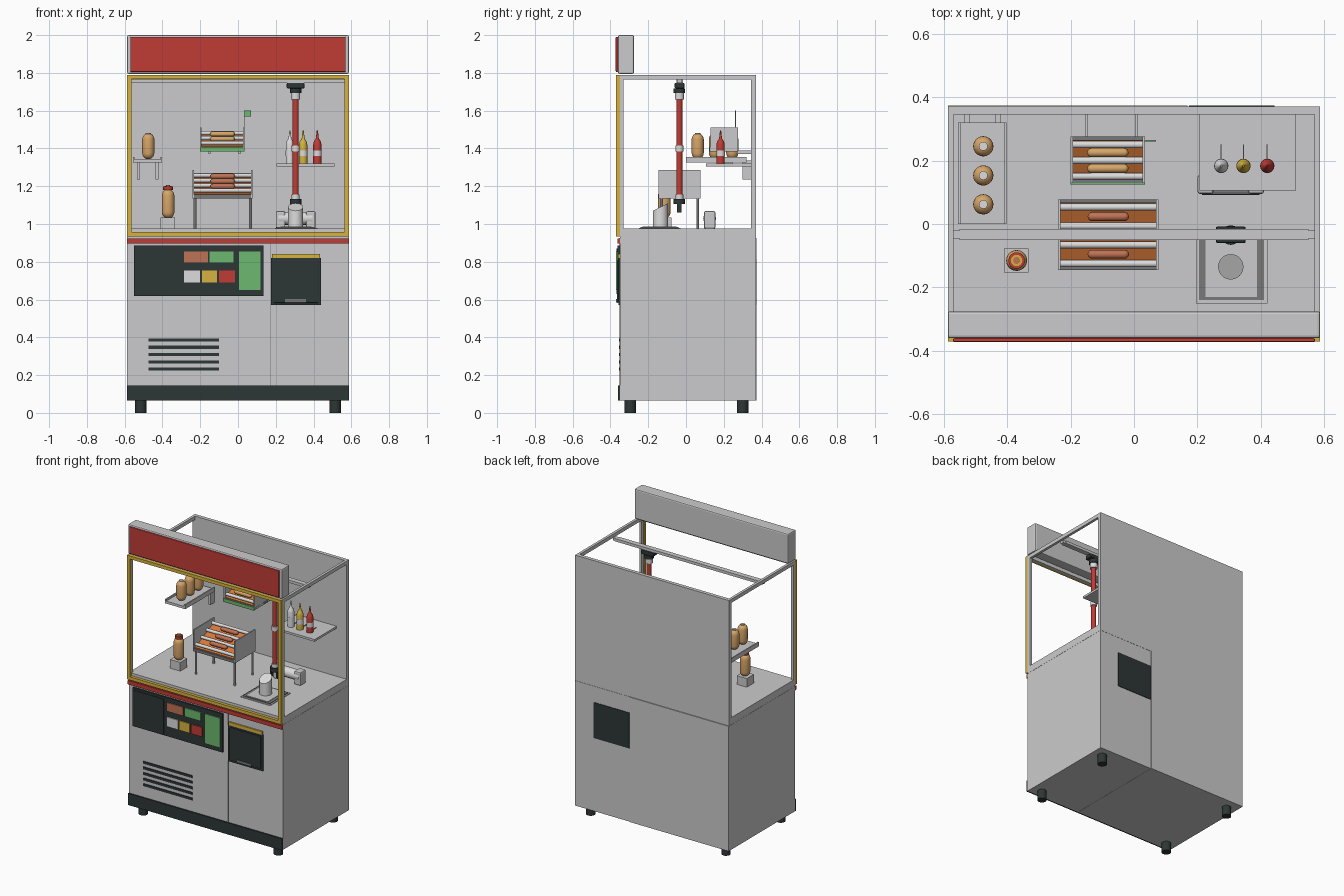
import bpy, bmesh, math
from mathutils import Vector, Matrix

cube = bpy.data.objects.get("Cube")
if cube:
    bpy.data.objects.remove(cube)


def material(name, r, g, b):
    m = bpy.data.materials.new(name)
    m.use_nodes = True
    m.diffuse_color = (r, g, b, 1)
    m.node_tree.nodes["Principled BSDF"].inputs["Base Color"].default_value = (r, g, b, 1)
    return m


GREY = material("light grey", .6, .6, .61)
SILVER = material("silver", .72, .72, .73)
MID = material("mid grey", .19, .19, .19)
DARK = material("charcoal", .027, .037, .037)
RED = material("red", .53, .045, .035)
YELLOW = material("yellow", .66, .45, .05)
GREEN = material("green", .15, .48, .16)
BUN = material("bun tan", .68, .38, .14)
SAUSAGE = material("sausage pink", .52, .17, .09)
ORANGE = material("heater orange", .68, .19, .04)


def finish(name, bm, mat, smooth=False):
    bmesh.ops.recalc_face_normals(bm, faces=bm.faces[:])
    me = bpy.data.meshes.new(name)
    bm.to_mesh(me)
    bm.free()
    me.materials.append(mat)
    ob = bpy.data.objects.new(name, me)
    bpy.context.collection.objects.link(ob)
    if smooth:
        bpy.ops.object.select_all(action='DESELECT')
        ob.select_set(True)
        bpy.context.view_layer.objects.active = ob
        bpy.ops.object.shade_smooth_by_angle(angle=math.radians(40))
    return ob


def box(name, mat, xs, ys, zs, bevel=0):
    bm = bmesh.new()
    bmesh.ops.create_cube(bm, size=1)
    for v in bm.verts:
        v.co = [(a + b) / 2 + c * (b - a) for (a, b), c in zip((xs, ys, zs), v.co)]
    ob = finish(name, bm, mat)
    if bevel:
        mod = ob.modifiers.new("bevel", 'BEVEL')
        mod.width, mod.segments = bevel, 2
    return ob


def lathe(name, mat, loc, profile, axis='Z', n=20):
    """Revolve (radius, height) points about an axis through loc."""
    bm = bmesh.new()
    rings = [[bm.verts.new((r * math.cos(math.tau * i / n), r * math.sin(math.tau * i / n), z))
              for i in range(n)] for r, z in profile]
    for a, b in zip(rings, rings[1:]):
        for i in range(n):
            j = (i + 1) % n
            bm.faces.new((a[i], a[j], b[j], b[i]))
    bm.faces.new(rings[0])
    bm.faces.new(rings[-1])
    turn = Matrix.Rotation(math.pi / 2, 4, 'Y') if axis == 'X' else Matrix()
    bm.transform(Matrix.Translation(Vector(loc)) @ turn)
    return finish(name, bm, mat, True)


def rod(name, mat, loc, r, a, b, axis='Z', n=16):
    return lathe(name, mat, loc, [(r, a), (r, b)], axis, n)


def capsule(name, mat, loc, r, length, axis='Z'):
    h, steps = length / 2, 5
    arc = [(r * max(.05, math.sin(t)), r * math.cos(t))
           for t in [math.pi / 2 * i / steps for i in range(steps + 1)]]
    pts = [(q, -h + r - c) for q, c in arc] + [(q, h - r + c) for q, c in reversed(arc)]
    return lathe(name, mat, loc, pts, axis)


def frame(name, mat, xs, ys, zs, t):
    """Four bars forming an upright rectangular frame facing the front."""
    (a, b), (c, d) = xs, zs
    box(name + "_left", mat, (b - t, b), ys, zs)
    box(name + "_right", mat, (a, a + t), ys, zs)
    box(name + "_top", mat, (a + t, b - t), ys, (d - t, d))
    box(name + "_bottom", mat, (a + t, b - t), ys, (c, c + t))


W, F, B = .587, -.35, .37
SPLIT = .17

# Lower cabinet, deck, plinth and feet
box("main_cabinet", GREY, (-W, SPLIT - .001), (F, B + .004), (.065, .925))
box("side_cabinet", GREY, (SPLIT + .001, W), (F, B), (.065, .925))
box("cabinet_seam", MID, (SPLIT - .001, SPLIT + .001), (F - .001, B), (.066, .925))
box("deck", GREY, (-W, W), (F, B), (.926, .975))
box("plinth", DARK, (-W, W), (-.36, F), (.065, .145))
box("red_trim", RED, (-W, W), (-.362, F), (.897, .924))
for x in (-.515, .515):
    for y in (-.295, .3):
        rod("foot", DARK, (x, y, 0), .03, 0, .066)

# Display case
box("back_wall", GREY, (-W, W), (.345, B), (.975, 1.79))
for s in (-1, 1):
    x = sorted((s * W, s * (W - .018)))
    box("front_post", GREY, x, (F, F + .02), (.975, 1.79))
    box("top_side_bar", GREY, x, (F + .02, .345), (1.765, 1.79))
box("top_front_bar", GREY, (-.569, .569), (F, F + .02), (1.765, 1.79))
frame("yellow_frame", YELLOW, (-W, W), (-.37, F), (.935, 1.79), .022)
box("sign_box", GREY, (-W, W), (-.36, -.275), (1.795, 2), .008)
box("sign_face", RED, (-.57, .57), (-.372, -.36), (1.805, 1.99), .004)

# Control panel with its buttons
box("control_panel", DARK, (-.55, .135), (-.363, F), (.62, .885))
box("panel_screen", DARK, (-.54, -.31), (-.367, -.36), (.63, .87))
for mat, x0, x1, z0, z1 in ((SAUSAGE, -.285, -.16, .795, .855), (GREEN, -.15, -.025, .795, .855),
                            (GREEN, .005, .12, .65, .855), (SILVER, -.285, -.2, .69, .755),
                            (YELLOW, -.19, -.11, .69, .755), (RED, -.1, -.015, .69, .755)):
    box("button", mat, (x0, x1), (-.37, -.362), (z0, z1))

# Serving hatch, rear panel and vents
box("hatch", DARK, (.175, .44), (-.358, F), (.57, .82))
box("hatch_door", DARK, (.188, .427), (-.365, -.357), (.583, .808), .003)
box("hatch_handle", MID, (.25, .36), (-.37, -.364), (.585, .602))
box("hatch_strip", YELLOW, (.18, .435), (-.36, F), (.82, .842))
box("rear_panel", DARK, (.173, .443), (B, B + .004), (.57, .815))
for i in range(5):
    z = .386 - i * .0385
    box("vent_slot", DARK, (-.475, -.1), (-.356, F), (z - .008, z + .008))

# Overhead rail and red picker arm
AX, AY = .305, -.035
box("rail", GREY, (-.55, .55), (-.05, -.015), (1.747, 1.766))
for s in (-1, 1):
    box("rail_end", GREY, sorted((s * .55, s * .57)), (-.045, -.02), (1.747, 1.766))
box("arm_carriage", DARK, (.258, .352), (-.06, -.008), (1.718, 1.747), .005)
rod("arm_motor", DARK, (AX, AY, 0), .03, 1.693, 1.718)
rod("arm_pole", RED, (AX, AY, 0), .016, 1.15, 1.67)
for z0, z1, r in ((1.66, 1.694, .024), (1.385, 1.415, .021), (1.13, 1.155, .021)):
    rod("arm_collar", SILVER, (AX, AY, 0), r, z0, z1)
rod("gripper_hub", DARK, (AX, AY, 0), .031, 1.105, 1.132)
for s in (-1, 1):
    box("gripper_finger", DARK, sorted((AX + s * .018, AX + s * .03)), (AY - .012, AY + .012), (1.06, 1.106))

# Deck tray with slant-topped cup, and paper roll
box("tray", GREY, (.195, .42), (-.25, -.03), (.975, .98))
box("tray_groove", MID, (.205, .41), (-.24, -.04), (.98, .984))
box("tray_floor", GREY, (.226, .388), (-.23, -.05), (.984, .987))
cup = rod("cup", SILVER, (AX, -.135, 0), .04, .987, 1.09, n=24)
for v in cup.data.vertices:
    if v.co.z > 1.05:
        v.co.z += (v.co.y + .135) * .5
rod("paper_roll", SILVER, (AX, .125, 1.03), .034, -.09, .09, 'X')
for s in (-1, 1):
    box("roll_holder", GREY, sorted((AX + s * .055, AX + s * .105)), (.095, .155), (.975, 1.068), .008)


def grill(name, xs, ys, zs, rollers, food, mat):
    """Open-sided tray with stepped rollers, a sloping heater and food between."""
    (x0, x1), (y0, y1), (z0, z1) = xs, ys, zs
    cx, half = (x0 + x1) / 2, (x1 - x0) / 2 - .008
    for x in (x0, x1 - .008):
        box(name + "_side", GREY, (x, x + .008), ys, zs)
    box(name + "_base", MID, xs, ys, (z0, z0 + .02))
    rise = (z1 - z0 - .05) / (y1 - y0)
    heater = box(name + "_heater", ORANGE, (x0 + .008, x1 - .008), (y0 + .01, y1 - .01), (z0 + .012, z0 + .02))
    for v in heater.data.vertices:
        v.co.z += (v.co.y - y0) * rise
    step = (y1 - y0 - .045) / (rollers - 1)
    for i in range(rollers):
        y = y0 + .02 + i * step
        z = z0 + .034 + (y - y0) * rise
        rod(name + "_roller", SILVER, (cx, y, z), .011, -half, half, 'X')
        if i < rollers - 1:
            capsule(food, mat, (cx, y + step / 2, z + step * rise / 2 + .008), .014, .13, 'X')


# Sausage grill on legs
grill("sausage_grill", (-.24, .078), (-.145, .078), (1.135, 1.285), 4, "sausage", SAUSAGE)
for x in (-.228, .066):
    for y in (-.13, .062):
        rod("grill_leg", GREY, (x, y, 0), .007, .975, 1.136, n=8)

# Toaster rack on the back wall, with green strip and flag
grill("toaster", (-.2, .035), (.13, .275), (1.385, 1.51), 3, "toasted_bun", BUN)
box("toaster_strip", GREEN, (-.2, .035), (.125, .13), (1.383, 1.407))
for x in (-.15, .008):
    box("toaster_bracket", GREY, (x - .005, x + .005), (.27, .346), (1.37, 1.39))
rod("flag_pole", GREY, (.033, .262, 0), .002, 1.5, 1.6, n=6)
box("flag", GREEN, (.034, .07), (.26, .264), (1.57, 1.6))

# Bun shelf and buns
box("bun_shelf", GREY, (-.555, -.402), (0, .32), (1.325, 1.342))
for x in (-.555, -.41):
    box("bun_shelf_rim", GREY, (x, x + .008), (0, .32), (1.342, 1.355))
for x in (-.527, -.428):
    box("bun_shelf_arm", GREY, (x - .008, x + .008), (.3, .346), (1.235, 1.335))
for y in (.062, .153, .245):
    capsule("bun", BUN, (-.475, y, 1.412), .032, .138)
    rod("bun_hole", SILVER, (-.475, y, 0), .014, 1.475, 1.483)

# Filled bun on its stand
box("bun_stand", GREY, (-.41, -.333), (-.153, -.077), (.975, 1.035))
capsule("filled_bun", BUN, (-.37, -.115, 1.107), .033, .155)
rod("filling_red", RED, (-.37, -.115, 0), .026, 1.18, 1.198)
rod("filling_yellow", YELLOW, (-.37, -.115, 0), .018, 1.198, 1.202)
rod("filling_sausage", SAUSAGE, (-.37, -.115, 0), .011, 1.202, 1.206)

# Sauce shelf and bottles
box("sauce_shelf", GREY, (.205, .51), (.105, .345), (1.305, 1.32))
bottle = [(.022, 1.32), (.022, 1.42), (.018, 1.437), (.008, 1.452), (.003, 1.495)]
for mat, x in ((SILVER, .275), (YELLOW, .345), (RED, .42)):
    lathe("sauce_bottle", mat, (x, .183, 0), bottle)
    rod("bottle_label", SILVER, (x, .183, 0), .0228, 1.36, 1.39)
    box("bottle_guide", GREY, (x - .002, x + .002), (.2, .25), (1.32, 1.326))
